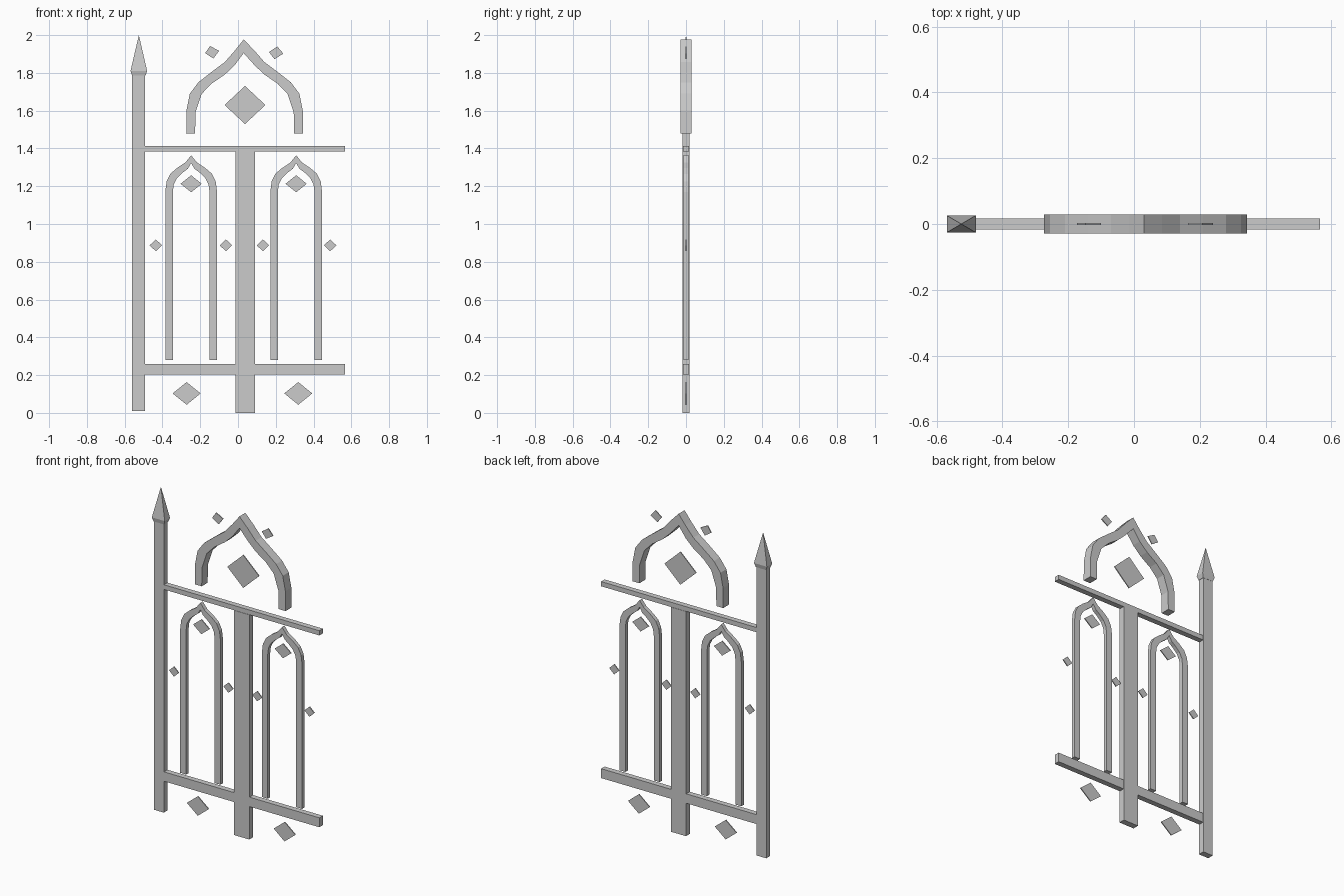
import bpy, bmesh

if "Cube" in bpy.data.objects:
    bpy.data.objects.remove(bpy.data.objects["Cube"])


def finish(name, bm):
    bmesh.ops.recalc_face_normals(bm, faces=bm.faces)
    me = bpy.data.meshes.new(name)
    bm.to_mesh(me)
    bm.free()
    ob = bpy.data.objects.new(name, me)
    bpy.context.collection.objects.link(ob)
    return ob


def prism(name, pts, half_y):
    """Extrude an xz outline through y, centred on y = 0."""
    bm = bmesh.new()
    f = bm.faces.new([bm.verts.new((x, -half_y, z)) for x, z in pts])
    ext = bmesh.ops.extrude_face_region(bm, geom=[f])
    vs = [v for v in ext["geom"] if isinstance(v, bmesh.types.BMVert)]
    bmesh.ops.translate(bm, verts=vs, vec=(0, 2 * half_y, 0))
    return finish(name, bm)


def bar(name, x0, x1, z0, z1, half_y):
    prism(name, [(x0, z0), (x1, z0), (x1, z1), (x0, z1)], half_y)


def diamond(name, x, z, w, h):
    prism(name, [(x - w, z), (x, z - h), (x + w, z), (x, z + h)], 0.003)


def arch(name, cx, outer, inner, half_y):
    """Ogee arch from half outlines (foot to apex), mirrored about cx."""
    def full(half):
        return [(cx - x, z) for x, z in half] + [(cx + x, z) for x, z in half[-2::-1]]
    prism(name, full(outer) + full(inner)[::-1], half_y)


# Side post and pointed finial
bar("side_post", -0.56, -0.492, 0.01, 1.79, 0.019)
bm = bmesh.new()
px = -0.525
rings = []
for hx, hy, z in ((0.035, 0.02, 1.785), (0.044, 0.026, 1.81)):
    rings.append([bm.verts.new((px + sx * hx, sy * hy, z))
                  for sx, sy in ((-1, -1), (1, -1), (1, 1), (-1, 1))])
tip = bm.verts.new((px, 0, 2.0))
bm.faces.new(rings[0])
for i in range(4):
    j = (i + 1) % 4
    bm.faces.new((rings[0][i], rings[0][j], rings[1][j], rings[1][i]))
    bm.faces.new((rings[1][i], rings[1][j], tip))
finish("finial", bm)

# Centre post and rails
bar("centre_post", -0.013, 0.09, 0.0, 1.383, 0.019)
bar("top_rail", -0.492, 0.566, 1.383, 1.412, 0.017)
bar("lower_rail_left", -0.492, -0.013, 0.202, 0.26, 0.017)
bar("lower_rail_right", 0.09, 0.566, 0.202, 0.26, 0.017)

# Large crowning arch
arch("crown_arch", 0.035,
     [(.309, 1.478), (.308, 1.60), (.29, 1.69), (.245, 1.75), (.175, 1.805),
      (.105, 1.857), (.05, 1.92), (.005, 1.977)],
     [(.262, 1.478), (.26, 1.592), (.228, 1.688), (.175, 1.743), (.106, 1.79),
      (.053, 1.84), (.005, 1.905)], 0.029)
diamond("crown_diamond", 0.037, 1.63, 0.108, 0.101)
prism("crown_chip_left", [(-.174, 1.905), (-.148, 1.942), (-.1, 1.917), (-.13, 1.876)], 0.003)
prism("crown_chip_right", [(.164, 1.91), (.208, 1.94), (.24, 1.902), (.193, 1.873)], 0.003)

# Two window arches with their diamonds
for side, cx in (("left", -0.248), ("right", 0.308)):
    arch("window_arch_" + side, cx,
         [(.137, .281), (.137, 1.17), (.13, 1.225), (.11, 1.266), (.075, 1.296),
          (.03, 1.326), (0, 1.364)],
         [(.097, .281), (.097, 1.17), (.092, 1.21), (.075, 1.243), (.045, 1.272),
          (.018, 1.292), (0, 1.322)], 0.012)
    diamond("window_diamond_" + side, cx, 1.213, 0.056, 0.045)
for i, x in enumerate((-0.435, -0.064, 0.132, 0.488)):
    diamond("side_diamond_%d" % i, x, 0.887, 0.033, 0.031)

# Diamonds under the lower rail
for side, x in (("left", -0.272), ("right", 0.319)):
    diamond("base_diamond_" + side, x, 0.103, 0.074, 0.06)
